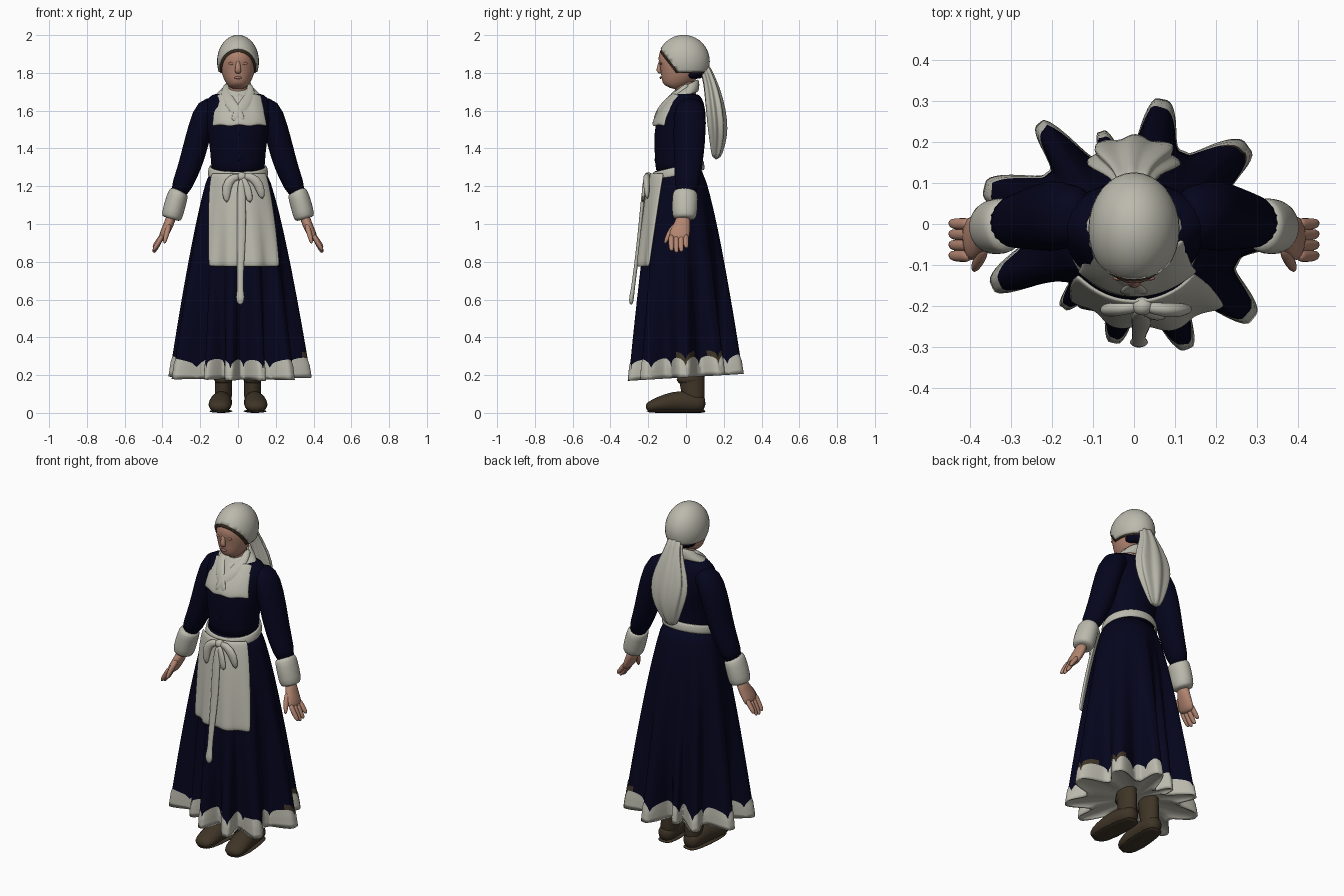
import bpy, bmesh, math
from math import sin, cos, pi, radians
from mathutils import Vector

if "Cube" in bpy.data.objects:
    bpy.data.objects.remove(bpy.data.objects["Cube"])


def material(name, rgb):
    m = bpy.data.materials.new(name)
    m.use_nodes = True
    m.diffuse_color = (*rgb, 1)
    bsdf = m.node_tree.nodes["Principled BSDF"]
    bsdf.inputs["Base Color"].default_value = (*rgb, 1)
    bsdf.inputs["Roughness"].default_value = 0.9
    return m


NAVY = material("navy cloth", (0.0015, 0.0015, 0.0125))
LINEN = material("off white linen", (0.5, 0.49, 0.42))
SKIN = material("skin", (0.45, 0.235, 0.165))
LIPS = material("lips", (0.4, 0.185, 0.135))
HAIR = material("dark brown hair", (0.04, 0.025, 0.014))
LEATHER = material("brown leather", (0.05, 0.035, 0.02))
X, Y, Z = Vector((1, 0, 0)), Vector((0, 1, 0)), Vector((0, 0, 1))


def finish(name, bm, mats, subsurf=0, thick=0):
    bmesh.ops.recalc_face_normals(bm, faces=bm.faces)
    me = bpy.data.meshes.new(name)
    bm.to_mesh(me)
    bm.free()
    for m in mats:
        me.materials.append(m)
    me.polygons.foreach_set("use_smooth", [True] * len(me.polygons))
    ob = bpy.data.objects.new(name, me)
    bpy.context.collection.objects.link(ob)
    if thick:
        mod = ob.modifiers.new("thickness", "SOLIDIFY")
        mod.thickness, mod.offset = thick, 0
    if subsurf:
        mod = ob.modifiers.new("smoothing", "SUBSURF")
        mod.levels = mod.render_levels = subsurf
    return ob


def skin_rows(name, rows, mats, closed=True, caps=True, subsurf=1, thick=0, rule=None):
    """Join rows of points into a surface; rule(row, column) picks the material."""
    bm = bmesh.new()
    vs = [[bm.verts.new(p) for p in row] for row in rows]
    n = len(rows[0])
    for i in range(len(rows) - 1):
        for j in range(n if closed else n - 1):
            k = (j + 1) % n
            f = bm.faces.new((vs[i][j], vs[i][k], vs[i + 1][k], vs[i + 1][j]))
            f.material_index = rule(i, j) if rule else 0
    if caps and closed:
        bm.faces.new(vs[0])
        bm.faces.new(vs[-1]).material_index = rule(len(rows), 0) if rule else 0
    return finish(name, bm, mats, subsurf, thick)


def tube(name, stations, mat, ref=Y, n=16, ripple=0, waves=7):
    """Elliptical tube through (x, y, z, across, along ref) stations."""
    pts = [Vector(s[:3]) for s in stations]
    rows = []
    for i, (p, s) in enumerate(zip(pts, stations)):
        t = (pts[min(i + 1, len(pts) - 1)] - pts[max(i - 1, 0)]).normalized()
        u = (ref - t * ref.dot(t)).normalized()
        v = t.cross(u)
        row = []
        for j in range(n):
            a = 2 * pi * j / n
            w = 1 + ripple * cos(waves * a + i * 0.5)
            row.append(p + v * s[3] * w * cos(a) + u * s[4] * w * sin(a))
        rows.append(row)
    return skin_rows(name, rows, [mat])


def tilted_rings(name, rings, tilt, mat, thick=0.012):
    """Open band of (z, centre y, rx, ry) rings, raised towards the back."""
    around = [2 * pi * j / 32 for j in range(32)]
    rows = [[(rx * cos(a), cy + ry * sin(a), z + tilt * sin(a)) for a in around]
            for z, cy, rx, ry in rings]
    skin_rows(name, rows, [mat], caps=False, thick=thick)


def ball(name, centre, radii, mat, cuts=()):
    bm = bmesh.new()
    bmesh.ops.create_uvsphere(bm, u_segments=32, v_segments=20, radius=1)
    for v in bm.verts:
        v.co = Vector(centre) + Vector([c * r for c, r in zip(v.co, radii)])
    for co, no in cuts:
        bmesh.ops.bisect_plane(bm, geom=bm.verts[:] + bm.edges[:] + bm.faces[:],
                               plane_co=co, plane_no=no, clear_inner=True)
    return finish(name, bm, [mat], thick=0.008 if cuts else 0)


# Skirt: gathered waist opening into irregular rounded folds
FOLDS = [(.385, -.01), (.275, .185), (.065, .3), (-.08, .22), (-.225, .245), (-.36, .09),
         (-.34, -.155), (-.17, -.2), (-.05, -.285), (.13, -.3), (.285, -.23)]
peaks = sorted((math.atan2(y, x) % (2 * pi), math.hypot(x, y)) for x, y in FOLDS)
peaks = [(peaks[-1][0] - 2 * pi, peaks[-1][1])] + peaks + [(peaks[0][0] + 2 * pi, peaks[0][1])]


def skirt_point(a, z, out=0.0, fold=1.0):
    a %= 2 * pi
    for (a0, r0), (a1, r1) in zip(peaks, peaks[1:]):
        if a0 <= a <= a1:
            t = (a - a0) / (a1 - a0)
            break
    s = min(max((1.28 - z) / 1.09, 0), 1)
    f = s ** 0.75
    r = r0 + (r1 - r0) * (3 - 2 * t) * t * t
    dip = min(max((min(t, 1 - t) - 0.06) / 0.38, 0), 1)
    dip = dip * dip * (3 - 2 * dip)
    r -= min(0.11, 0.25 * (a1 - a0)) * fold * s * dip
    x = .145 * cos(a) * (1 - f) + r * cos(a) * f + out * cos(a)
    y = (-.04 + .125 * sin(a)) * (1 - f) + r * sin(a) * f + out * sin(a)
    return Vector((x, y, z + 0.06 * y * s))


N, BODY, HEM = 264, 16, 4
angles = [2 * pi * j / N for j in range(N)]
edge = [0.25 + 0.045 * abs(sin(11 * a)) ** 0.5 for a in angles]
rows = [[skirt_point(a, 1.28 + (e + .03 - 1.28) * i / BODY) for a, e in zip(angles, edge)]
        for i in range(BODY + 1)]
rows += [[skirt_point(a, e + (0.188 - e) * i / HEM, 0.005 * min(i, 1))
          for a, e in zip(angles, edge)] for i in range(HEM + 1)]
# Underskirt closing the hem from below
for scale, z in ((0.95, 0.195), (0.8, 0.205), (0.15, 0.215)):
    rows.append([Vector((p.x * scale, p.y * scale, z + 0.06 * p.y * scale))
                 for p in rows[BODY + HEM + 1]])


def skirt_rule(i, j):
    """Linen hem, navy body, and brown patches above the hem on two folds."""
    if i > BODY:
        return 1
    patched = any(abs(math.remainder(angles[j] - radians(d), 2 * pi)) < 0.15 for d in (0, 33))
    return 2 if i == BODY and patched else 0


skin_rows("skirt", rows, [NAVY, LINEN, LEATHER], subsurf=0, rule=skirt_rule)

# Apron
rows = []
for i in range(13):
    t = i / 12
    z = 1.27 - 0.49 * t
    left, right = radians(-145 + 13 * t), radians(-32 - 8 * t)
    rows.append([skirt_point(left + (right - left) * j / 30, z, 0.018, 0.6)
                 for j in range(31)])
skin_rows("apron", rows, [LINEN], closed=False, thick=0.014)

# Waistband and bow
tilted_rings("waistband", [(1.255, -.04, .156, .134), (1.285, -.04, .153, .132),
                           (1.307, -.04, .147, .127)], 0.03, LINEN)
ball("bow_knot", (.02, -.2, 1.25), (.026, .022, .024), LINEN)
tube("bow_loop_right", [(.02, -.2, 1.25, .014, .012), (-.03, -.205, 1.25, .024, .018),
                        (-.065, -.21, 1.2, .03, .018), (-.06, -.21, 1.11, .014, .01)], LINEN)
tube("bow_loop_left", [(.02, -.2, 1.25, .014, .012), (.07, -.21, 1.255, .024, .018),
                       (.115, -.21, 1.21, .03, .018), (.13, -.205, 1.13, .014, .01)], LINEN)
tube("bow_short_end", [(.02, -.21, 1.25, .012, .01), (.05, -.225, 1.2, .02, .01),
                       (.065, -.228, 1.11, .02, .008)], LINEN)
tube("bow_long_end", [(.02, -.21, 1.25, .015, .012), (.015, -.228, 1.15, .026, .01),
                      (.02, -.245, .95, .024, .01), (.012, -.265, .78, .019, .01),
                      (.012, -.283, .64, .014, .01), (.012, -.288, .62, .026, .014),
                      (.012, -.291, .57, .016, .01)], LINEN)

# Bodice and buttons
tube("bodice", [(0, cy, z, rx, ry) for z, cy, rx, ry in
                [(1.25, -.04, .145, .122), (1.32, -.04, .142, .124), (1.42, -.04, .152, .13),
                 (1.52, -.03, .168, .138), (1.6, -.008, .182, .12), (1.66, .01, .176, .09),
                 (1.7, .015, .115, .06)]], NAVY, n=24)
for k in range(4):
    ball("button", (.005, -.163, 1.34 + .045 * k), (.007, .005, .007), NAVY)

# Sleeves, cuffs, hands and boots on both sides
for side, s in (("left", 1), ("right", -1)):
    def limb(name, stations, mat, **kw):
        tube(side + "_" + name, [(s * p[0], *p[1:]) for p in stations], mat, **kw)

    limb("sleeve", [(.1, .02, 1.625, .055, .065), (.165, .02, 1.613, .072, .08),
                    (.2, .02, 1.51, .066, .09), (.238, .015, 1.36, .066, .08),
                    (.268, .01, 1.27, .06, .072), (.325, 0, 1.14, .05, .06)], NAVY)
    limb("cuff", [(.31, -.003, 1.175, .045, .055), (.314, -.004, 1.168, .056, .069),
                  (.335, -.006, 1.1, .058, .07), (.351, -.008, 1.035, .058, .066),
                  (.354, -.008, 1.025, .045, .05)], LINEN)
    limb("palm", [(.35, -.01, 1.05, .028, .035), (.367, -.02, .995, .027, .045),
                  (.39, -.035, .95, .025, .056), (.408, -.038, .91, .018, .054)], SKIN)
    for f in range(4):
        y = -.078 + .026 * f
        drop = (.075, .085, .08, .06)[f]
        limb("finger", [(.398, y, .945, .015, .016), (.418, y, .945 - drop * .5, .014, .016),
                        (.438, y, .95 - drop, .013, .015),
                        (.449, y + .003, .932 - drop, .007, .009)], SKIN, n=8)
    limb("thumb", [(.365, -.045, 1.0, .016, .02), (.372, -.08, .965, .016, .018),
                   (.385, -.1, .925, .014, .014), (.39, -.114, .895, .007, .007)], SKIN, n=8)
    limb("boot_shaft", [(.08, .04, .02, .05, .058), (.078, .04, .1, .046, .06),
                        (.076, .03, .17, .044, .07), (.078, .025, .25, .05, .074)], LEATHER)
    limb("boot_foot", [(.08, .105, .045, .04, .035), (.082, .06, .05, .05, .054),
                       (.088, -.03, .062, .062, .056), (.094, -.11, .05, .05, .064),
                       (.098, -.175, .036, .036, .06), (.1, -.213, .024, .022, .038)],
         LEATHER, ref=X)
    limb("boot_sole", [(.08, .105, .009, .009, .035), (.082, .06, .009, .009, .055),
                       (.094, -.11, .009, .009, .066), (.1, -.213, .009, .009, .042)],
         LEATHER, ref=X)
    limb("boot_cuff", [(.076, .024, .145, .052, .078), (.078, .022, .21, .055, .08)], LEATHER)
    # Crossed kerchief edges
    limb("kerchief_fold", [(.06, .02, 1.74, .014, .02), (.07, -.045, 1.695, .028, .014),
                           (.045, -.112, 1.64, .034, .012), (0, -.155, 1.585, .028, .01),
                           (-.025, -.168, 1.54, .018, .008)], LINEN)

# Kerchief: bib and shoulder collar
rows = []
for i in range(9):
    t = i / 8
    half, mid = .146 - .03 * t, .008 - .004 * t
    rows.append([(mid + half * u, -.174 + .1 * t ** 1.5 + 2.9 * (half * u) ** 2,
                  1.52 + .165 * t + .004 * cos(9 * u)) for u in [k / 8 - 1 for k in range(17)]])
skin_rows("kerchief_bib", rows, [LINEN], closed=False, thick=0.012)
tilted_rings("kerchief_collar", [(1.735, .0, .058, .06), (1.715, -.004, .073, .07),
                                 (1.693, -.014, .1, .078), (1.668, -.026, .126, .086)],
             0.03, LINEN)

# Neck, head and face
tube("neck", [(0, .01, 1.62, .06, .06), (0, -.005, 1.7, .052, .055),
              (0, -.01, 1.8, .054, .06)], SKIN)
tube("head", [(0, cy, z, rx, ry) for z, cy, rx, ry in
              [(1.72, -.085, .034, .036), (1.742, -.078, .057, .06), (1.78, -.053, .081, .093),
               (1.82, -.035, .092, .115), (1.87, -.025, .095, .125), (1.92, -.02, .084, .113),
               (1.97, -.015, .05, .07)]], SKIN, n=24)
tube("nose", [(0, -.132, 1.875, .011, .01), (0, -.139, 1.838, .013, .012),
              (0, -.148, 1.812, .018, .014), (0, -.132, 1.797, .016, .01)], SKIN, n=10)
ball("lips", (0, -.1345, 1.775), (.02, .005, .007), LIPS)
for sx in (-1, 1):
    ball("eyelid", (sx * .035, -.132, 1.85), (.016, .006, .007), LIPS)

# Hair, nape band and head cloth
slant = Vector((0, 1.3, 1))
ball("hair", (0, -.015, 1.86), (.1, .13, .131), HAIR,
     [((0, 0, 1.8), Z), ((0, -.06, 1.812), slant)])
ball("head_cloth", (0, -.013, 1.86), (.107, .135, .137), LINEN,
     [((0, 0, 1.805), Z), ((0, -.06, 1.832), slant)])
tube("nape_band", [(0, .035, 1.765, .07, .052), (0, .035, 1.79, .08, .062),
                   (0, .03, 1.82, .085, .07)], NAVY)
tube("head_cloth_tail", [(0, .09, 1.84, .045, .03), (0, .115, 1.79, .045, .028),
                         (0, .138, 1.71, .075, .04), (0, .157, 1.6, .114, .05),
                         (0, .168, 1.5, .1, .05), (-.01, .168, 1.42, .065, .038),
                         (-.02, .158, 1.34, .03, .02)], LINEN, n=56, ripple=0.12)
